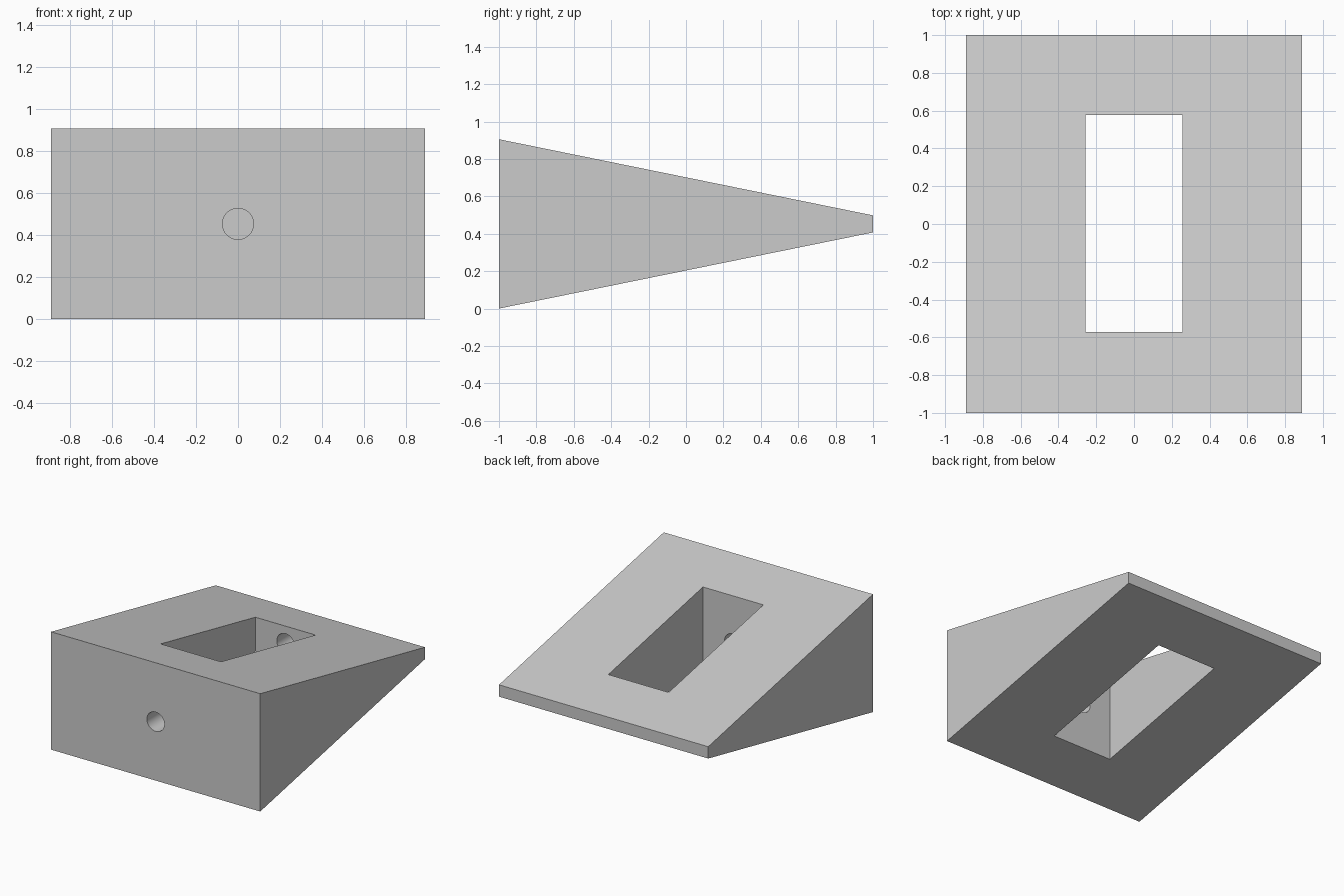
import bpy
import math

if "Cube" in bpy.data.objects:
    bpy.data.objects.remove(bpy.data.objects["Cube"])

HALF_W = 0.889
MID_Z = 0.4525


def cut(body, cutter):
    """Subtract the cutter from the body, then discard the cutter."""
    mod = body.modifiers.new("cut", 'BOOLEAN')
    mod.operation = 'DIFFERENCE'
    mod.solver = 'EXACT'
    mod.object = cutter
    bpy.context.view_layer.objects.active = body
    bpy.ops.object.modifier_apply(modifier=mod.name)
    bpy.data.objects.remove(cutter, do_unlink=True)


# Wedge body: side profile (y, z) extruded along x
profile = [(-1, 0), (1, 0.407), (1, 0.498), (-1, 0.905)]
n = len(profile)
verts = [(x, y, z) for x in (-HALF_W, HALF_W) for y, z in profile]
faces = [tuple(reversed(range(n))), tuple(range(n, 2 * n))]
faces += [(i, (i + 1) % n, n + (i + 1) % n, n + i) for i in range(n)]
mesh = bpy.data.meshes.new("wedge_body")
mesh.from_pydata(verts, [], faces)
wedge = bpy.data.objects.new("wedge_body", mesh)
bpy.context.collection.objects.link(wedge)

# Rectangular window through the slopes
bpy.ops.mesh.primitive_cube_add(size=1, location=(0, 0.002, MID_Z))
window = bpy.context.object
window.name = "window_cutter"
window.scale = (0.513, 1.149, 2)
cut(wedge, window)

# Round bore from the front, ending blind inside the thin back wall
bore_start, bore_end = -1.2, 0.78
bpy.ops.mesh.primitive_cylinder_add(
    vertices=48, radius=0.074, depth=bore_end - bore_start,
    location=(0, (bore_start + bore_end) / 2, MID_Z),
    rotation=(math.pi / 2, 0, 0))
bore = bpy.context.object
bore.name = "bore_cutter"
cut(wedge, bore)

# Smooth bore walls, crisp edges elsewhere
bpy.ops.object.select_all(action='DESELECT')
wedge.select_set(True)
bpy.context.view_layer.objects.active = wedge
bpy.ops.object.shade_smooth_by_angle(angle=math.radians(30))
